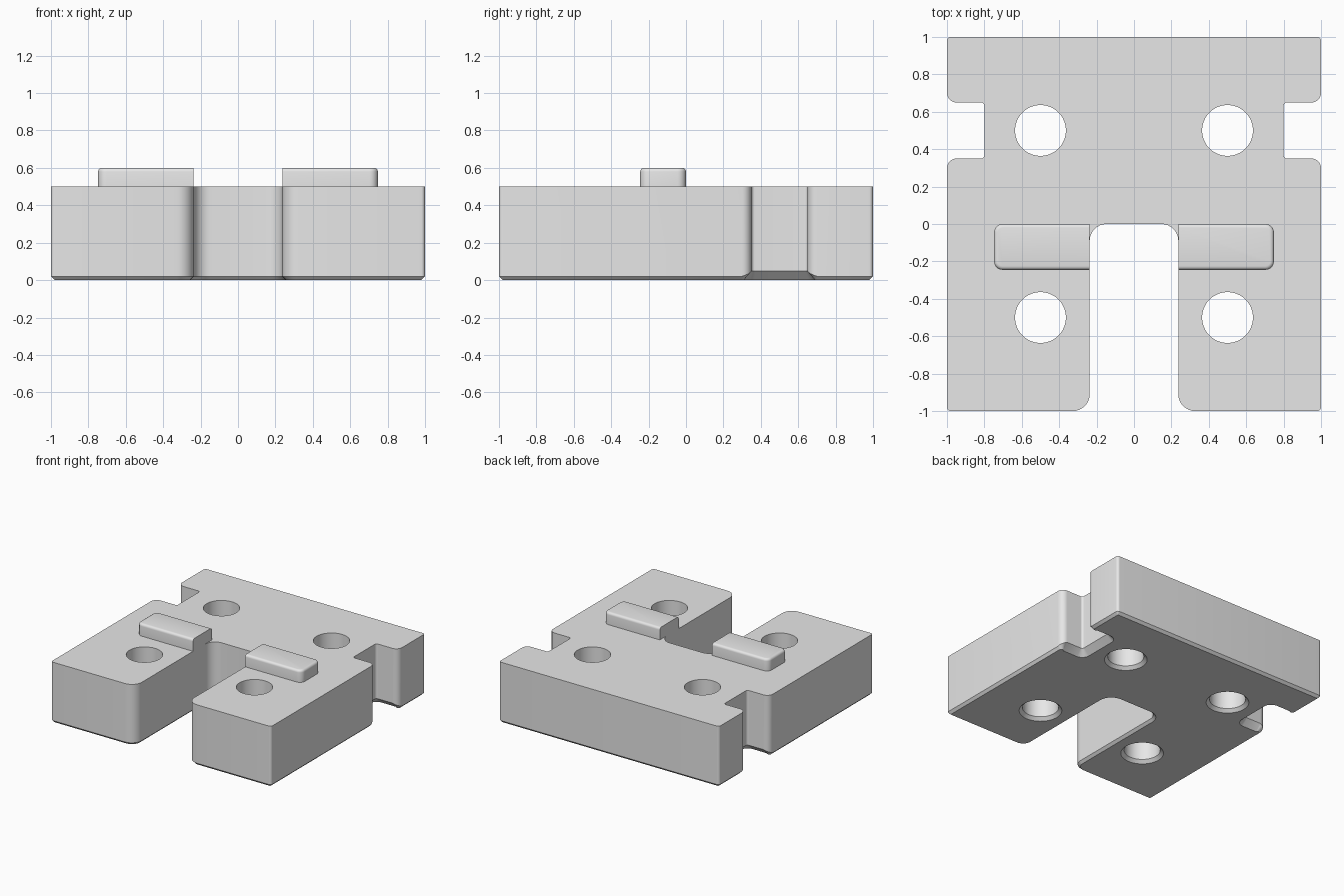
import bpy, bmesh, math
from mathutils import Vector

cube = bpy.data.objects.get("Cube")
if cube:
    bpy.data.objects.remove(cube, do_unlink=True)

TOP = 0.5          # height of the block
EDGE = 0.02        # chamfer along the bottom edges
NOTCH = 0.05       # larger chamfer under the side notches

grey = bpy.data.materials.new("plain_grey")
grey.use_nodes = True
grey.diffuse_color = (0.8, 0.8, 0.8, 1)
grey.node_tree.nodes["Principled BSDF"].inputs["Base Color"].default_value = (0.8, 0.8, 0.8, 1)


def finish(bm, name):
    bmesh.ops.recalc_face_normals(bm, faces=bm.faces)
    mesh = bpy.data.meshes.new(name)
    bm.to_mesh(mesh)
    bm.free()
    mesh.materials.append(grey)
    obj = bpy.data.objects.new(name, mesh)
    bpy.context.collection.objects.link(obj)
    bpy.ops.object.select_all(action='DESELECT')
    obj.select_set(True)
    bpy.context.view_layer.objects.active = obj
    bpy.ops.object.shade_smooth_by_angle(angle=math.radians(30))
    return obj


def rounded_outline(corners, steps=8):
    """Counter-clockwise corners (x, y, radius, chamfer in, chamfer out)
    -> list of (point, outward normal, chamfer)."""
    ring = []
    for i, (x, y, r, c0, c1) in enumerate(corners):
        p = Vector((x, y))
        d0 = (p - Vector(corners[i - 1][:2])).normalized()
        d1 = (Vector(corners[(i + 1) % len(corners)][:2]) - p).normalized()
        n0, n1 = Vector((d0.y, -d0.x)), Vector((d1.y, -d1.x))
        s = 1 if d0.x * d1.y - d0.y * d1.x > 0 else -1
        centre = p - s * r * (n0 + n1)
        for k in range(steps + 1):
            t = k / steps
            n = n0 * math.cos(t * math.pi / 2) + n1 * math.sin(t * math.pi / 2)
            ring.append((centre + s * r * n, n, c0 + (c1 - c0) * t))
    return ring


def hole_outline(x, y, r, chamfer, steps=48):
    ring = []
    for k in range(steps):
        a = 2 * math.pi * k / steps
        d = Vector((math.cos(a), math.sin(a)))
        ring.append((Vector((x, y)) + r * d, -d, chamfer))
    return ring


def add_wall(bm, ring):
    """Vertical wall with a chamfered foot; returns the top and bottom edges."""
    loops = [
        [bm.verts.new((p.x, p.y, TOP)) for p, n, c in ring],
        [bm.verts.new((p.x, p.y, c)) for p, n, c in ring],
        [bm.verts.new((*(p - n * c), 0)) for p, n, c in ring],
    ]
    count = len(ring)
    for a, b in zip(loops, loops[1:]):
        for i in range(count):
            j = (i + 1) % count
            bm.faces.new((a[i], a[j], b[j], b[i]))
    return [[bm.edges.get((lp[i], lp[(i + 1) % count])) for i in range(count)]
            for lp in (loops[0], loops[2])]


# Block: slot at the front, a notch in each side, four through holes
half = [
    (0.237, 0.0, 0.09, EDGE, EDGE),
    (0.237, -1.0, 0.09, EDGE, EDGE),
    (1.0, -1.0, 0.021, EDGE, EDGE),
    (1.0, 0.35, 0.051, EDGE, NOTCH),
    (0.8, 0.35, 0.018, NOTCH, NOTCH),
    (0.8, 0.65, 0.018, NOTCH, NOTCH),
    (1.0, 0.65, 0.051, NOTCH, EDGE),
    (1.0, 1.0, 0.021, EDGE, EDGE),
]
mirrored = [(-x, y, r, c1, c0) for x, y, r, c0, c1 in reversed(half)]

bm = bmesh.new()
walls = [add_wall(bm, rounded_outline(half + mirrored))]
for hx in (-0.5, 0.5):
    for hy in (-0.5, 0.5):
        walls.append(add_wall(bm, hole_outline(hx, hy, 0.136, 0.025)))
for level, normal in ((0, (0, 0, 1)), (1, (0, 0, -1))):
    edges = [e for wall in walls for e in wall[level]]
    bmesh.ops.triangle_fill(bm, edges=edges, use_beauty=True, normal=normal)
finish(bm, "block")


# Raised pads beside the slot, flush with its walls
def add_pad(name, side):
    inner, outer, front, back, height = 0.237, 0.748, -0.245, 0.0, 0.6
    bm = bmesh.new()
    base = [bm.verts.new((side * x, y, TOP)) for x, y in
            ((inner, front), (outer, front), (outer, back), (inner, back))]
    face = bm.faces.new(base)
    up = bmesh.ops.extrude_face_region(bm, geom=[face], use_keep_orig=True)
    bmesh.ops.translate(bm, vec=(0, 0, height - TOP),
                        verts=[v for v in up["geom"] if isinstance(v, bmesh.types.BMVert)])
    bmesh.ops.recalc_face_normals(bm, faces=bm.faces)

    # round the outer upright corners, then the top rim except the inner end
    upright = [e for e in bm.edges
               if abs(e.verts[0].co.z - e.verts[1].co.z) > 0.05
               and abs(e.verts[0].co.x) > 0.5]
    bmesh.ops.bevel(bm, geom=upright, offset=0.045, segments=6, profile=0.5, affect='EDGES')
    rim = [e for e in bm.edges
           if all(v.co.z > height - 1e-4 for v in e.verts)
           and not all(abs(v.co.x) < inner + 1e-4 for v in e.verts)]
    bmesh.ops.bevel(bm, geom=rim, offset=0.02, segments=4, profile=0.5, affect='EDGES')
    finish(bm, name)


add_pad("left_pad", 1)
add_pad("right_pad", -1)
